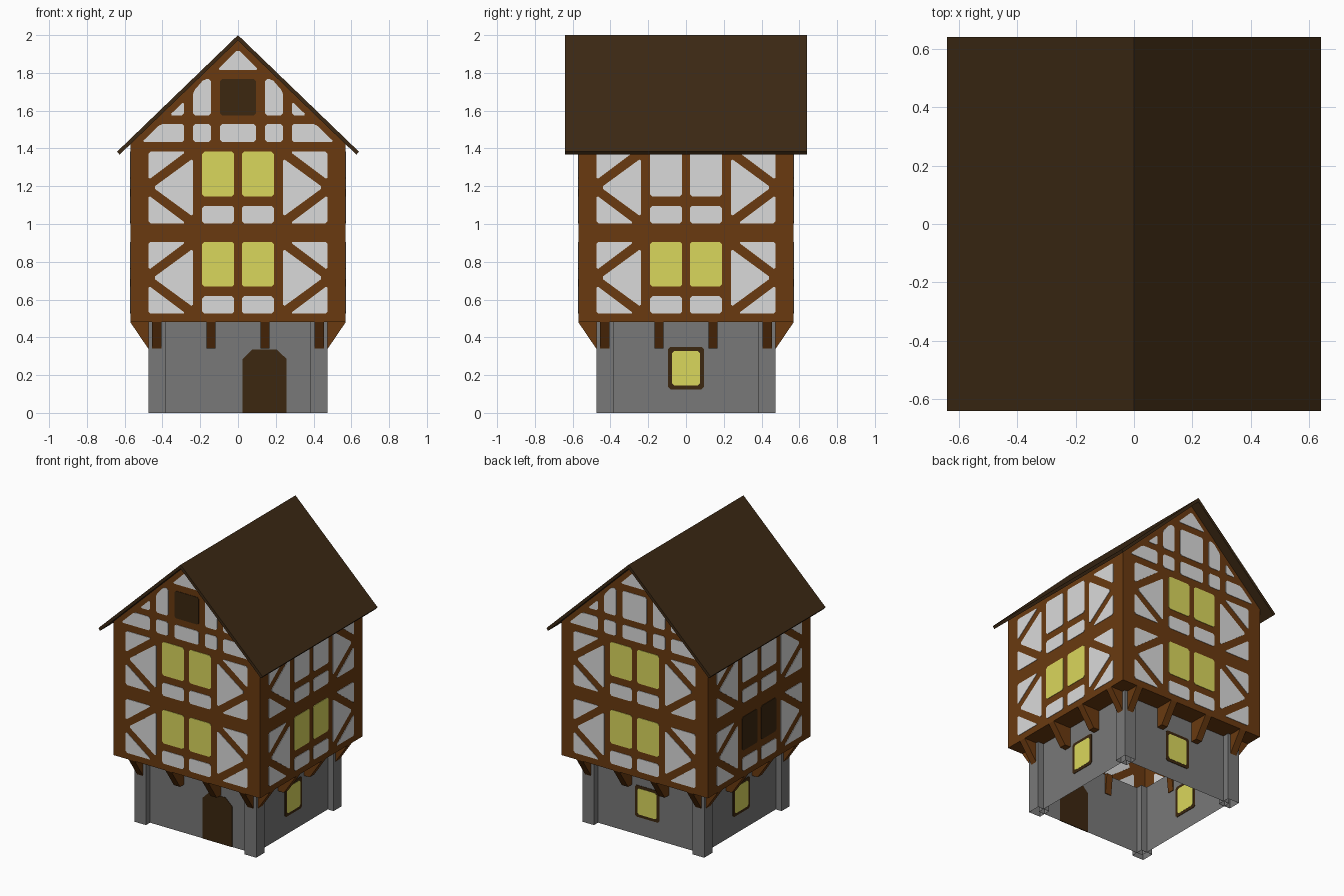
import bpy, bmesh
from math import pi
from mathutils import Matrix, Vector

cube = bpy.data.objects.get("Cube")
if cube:
    bpy.data.objects.remove(cube, do_unlink=True)


def material(name, r, g, b):
    m = bpy.data.materials.new(name)
    m.use_nodes = True
    m.diffuse_color = (r, g, b, 1)
    bsdf = m.node_tree.nodes["Principled BSDF"]
    bsdf.inputs["Base Color"].default_value = (r, g, b, 1)
    bsdf.inputs["Roughness"].default_value = 0.9
    return m


TIMBER = material("timber brown", 0.144, 0.042, 0.005)
PLASTER = material("plaster white", 0.70, 0.70, 0.70)
GLASS = material("lit window yellow", 0.70, 0.68, 0.107)
DARK = material("dark wood", 0.045, 0.020, 0.005)
STONE = material("stone grey", 0.188, 0.188, 0.188)
ROOF = material("roof brown", 0.045, 0.022, 0.007)

UPPER, BASE, PILLAR = 0.57, 0.43, 0.475   # distances of the wall planes from the centre
FLOOR, EAVE, RIDGE = 0.48, 1.422, 1.972
STOREY = 0.478
SIDES = {"front": 0, "left": pi / 2, "back": pi, "right": -pi / 2}


def finish(name, bm, mat, closed=True):
    if closed:
        bmesh.ops.recalc_face_normals(bm, faces=bm.faces)
    mesh = bpy.data.meshes.new(name)
    bm.to_mesh(mesh)
    bm.free()
    mesh.materials.append(mat)
    obj = bpy.data.objects.new(name, mesh)
    bpy.context.collection.objects.link(obj)
    return obj


def place(side, u, depth, z):
    """Point on a wall: u along it, depth outwards, z up."""
    return Matrix.Rotation(SIDES[side], 3, "Z") @ Vector((u, -depth, z))


def prism(bm, a, b):
    """Solid between two matching outlines."""
    a, b = [bm.verts.new(p) for p in a], [bm.verts.new(p) for p in b]
    bm.faces.new(a)
    bm.faces.new(b[::-1])
    for i in range(len(a)):
        j = (i + 1) % len(a)
        bm.faces.new((a[j], a[i], b[i], b[j]))


def cut_corners(points, size):
    pts = [Vector(p) for p in points]
    out = []
    for i, p in enumerate(pts):
        for q in (pts[i - 1], pts[(i + 1) % len(pts)]):
            d = q - p
            out.append(p + d.normalized() * min(size, d.length * 0.3))
    return out


def plates(name, side, depth, outlines, mat, half=0.003, corner=0.012):
    bm = bmesh.new()
    for pts in outlines:
        pts = cut_corners(pts, corner) if corner else pts
        prism(bm, [place(side, u, depth + half, z) for u, z in pts],
              [place(side, u, depth - half, z) for u, z in pts])
    finish(name, bm, mat)


def sheet(name, side, depth, pts, mat):
    bm = bmesh.new()
    bm.faces.new([bm.verts.new(place(side, u, depth, z)) for u, z in pts])
    finish(name, bm, mat, closed=False)


def rect(u0, u1, z0, z1):
    return [(u0, z0), (u1, z0), (u1, z1), (u0, z1)]


def both(outlines):
    return outlines + [[(-u, z) for u, z in pts] for pts in outlines]


def storey_plaster(z):
    """Braced side bays and the small panels under the windows."""
    lo, hi, mid = z + 0.045, z + 0.425, z + 0.235
    return both([
        [(0.475, hi), (0.275, hi), (0.475, mid + 0.04)],
        [(0.475, lo), (0.275, lo), (0.475, mid - 0.04)],
        [(0.45, mid), (0.238, hi - 0.035), (0.238, lo + 0.035)],
        rect(0.02, 0.19, lo, z + 0.138)])


def storey_windows(z):
    return both([rect(0.02, 0.19, z + 0.188, z + 0.425)])


def gable_plaster():
    """Panels that follow the roof slope."""
    def slope(z):
        return (1.925 - z) / 0.965

    low, mid, bay, top = 1.433, 1.53, 1.575, 1.767
    return both([
        [(0.285, low), (slope(low), low), (slope(mid), mid), (0.285, mid)],
        rect(0.143, 0.238, low, mid),
        [(0.285, bay), (slope(bay), bay), (0.285, 1.65)],
        [(0.143, bay), (0.238, bay), (0.238, 1.7), (0.18, top), (0.143, top)],
    ]) + [rect(-0.095, 0.095, low, mid), [(-0.11, 1.815), (0.11, 1.815), (0, 1.925)]]


# Timber-framed upper walls with plaster panels and windows
for side in SIDES:
    gabled = side in ("front", "back")
    outline = [(-UPPER, FLOOR), (UPPER, FLOOR), (UPPER, EAVE)]
    outline += [(0, RIDGE)] if gabled else []
    outline += [(-UPPER, EAVE)]
    sheet(side + "_upper_wall", side, UPPER, outline, TIMBER)

    plaster = storey_plaster(FLOOR) + storey_plaster(FLOOR + STOREY)
    windows = storey_windows(FLOOR)
    if gabled:
        plaster += gable_plaster()
        windows += storey_windows(FLOOR + STOREY)
    else:
        plaster += storey_windows(FLOOR + STOREY)
    attic = [rect(-0.095, 0.095, 1.575, 1.767)]
    if side == "front":
        plates("attic_shutter", side, UPPER, attic, DARK)
    elif side == "back":
        plaster += attic
    plates(side + "_plaster_panels", side, UPPER, plaster, PLASTER)
    plates(side + "_windows", side, UPPER, windows, DARK if side == "right" else GLASS)

# Stone ground floor, its windows, the overhang and the brackets
for side in SIDES:
    sheet(side + "_stone_wall", side, BASE, rect(-BASE, BASE, 0, FLOOR), STONE)
    if side != "front":
        plates(side + "_ground_window_frame", side, BASE,
               [rect(-0.095, 0.095, 0.125, 0.348)], DARK)
        plates(side + "_ground_window", side, BASE,
               [rect(-0.075, 0.075, 0.145, 0.328)], GLASS, half=0.0045)

    bm = bmesh.new()
    ring = [(-BASE, BASE), (BASE, BASE), (UPPER, UPPER), (-UPPER, UPPER)]
    bm.faces.new([bm.verts.new(place(side, u, d, FLOOR)) for u, d in ring])
    finish(side + "_overhang", bm, TIMBER, closed=False)

    bm = bmesh.new()
    profile = [(UPPER, FLOOR), (PILLAR, 0.34), (0.425, 0.34), (0.41, FLOOR)]
    for u in (-0.43, -0.143, 0.143, 0.43):
        prism(bm, [place(side, u - 0.024, d, z) for d, z in profile],
              [place(side, u + 0.024, d, z) for d, z in profile])
    finish(side + "_brackets", bm, TIMBER)

# Arched front door
door = [(0.025, 0), (0.258, 0), (0.258, 0.285), (0.205, 0.335), (0.075, 0.335), (0.025, 0.285)]
plates("front_door", "front", BASE, [door], DARK, corner=0)

# Open-ended corner pillars
bm = bmesh.new()
for sx in (-1, 1):
    for sy in (-1, 1):
        centre = Vector((sx * BASE, sy * BASE, FLOOR / 2))
        bmesh.ops.create_cube(bm, size=1, matrix=Matrix.Translation(centre)
                              @ Matrix.Diagonal((0.09, 0.09, FLOOR, 1)))
caps = [f for f in bm.faces if abs(f.normal.z) > 0.5]
bmesh.ops.delete(bm, geom=caps, context="FACES")
finish("corner_pillars", bm, STONE, closed=False)

# Thin pitched roof
half_roof = [(0, 2), (0.64, 1.383), (0.627, 1.367), (0, RIDGE)]
bm = bmesh.new()
for s in (-1, 1):
    prism(bm, [(s * x, -0.64, z) for x, z in half_roof],
          [(s * x, 0.64, z) for x, z in half_roof])
seam = [f for f in bm.faces if all(abs(v.co.x) < 0.001 for v in f.verts)]
bmesh.ops.delete(bm, geom=seam, context="FACES")
bmesh.ops.remove_doubles(bm, verts=bm.verts, dist=0.0005)
finish("roof", bm, ROOF)
